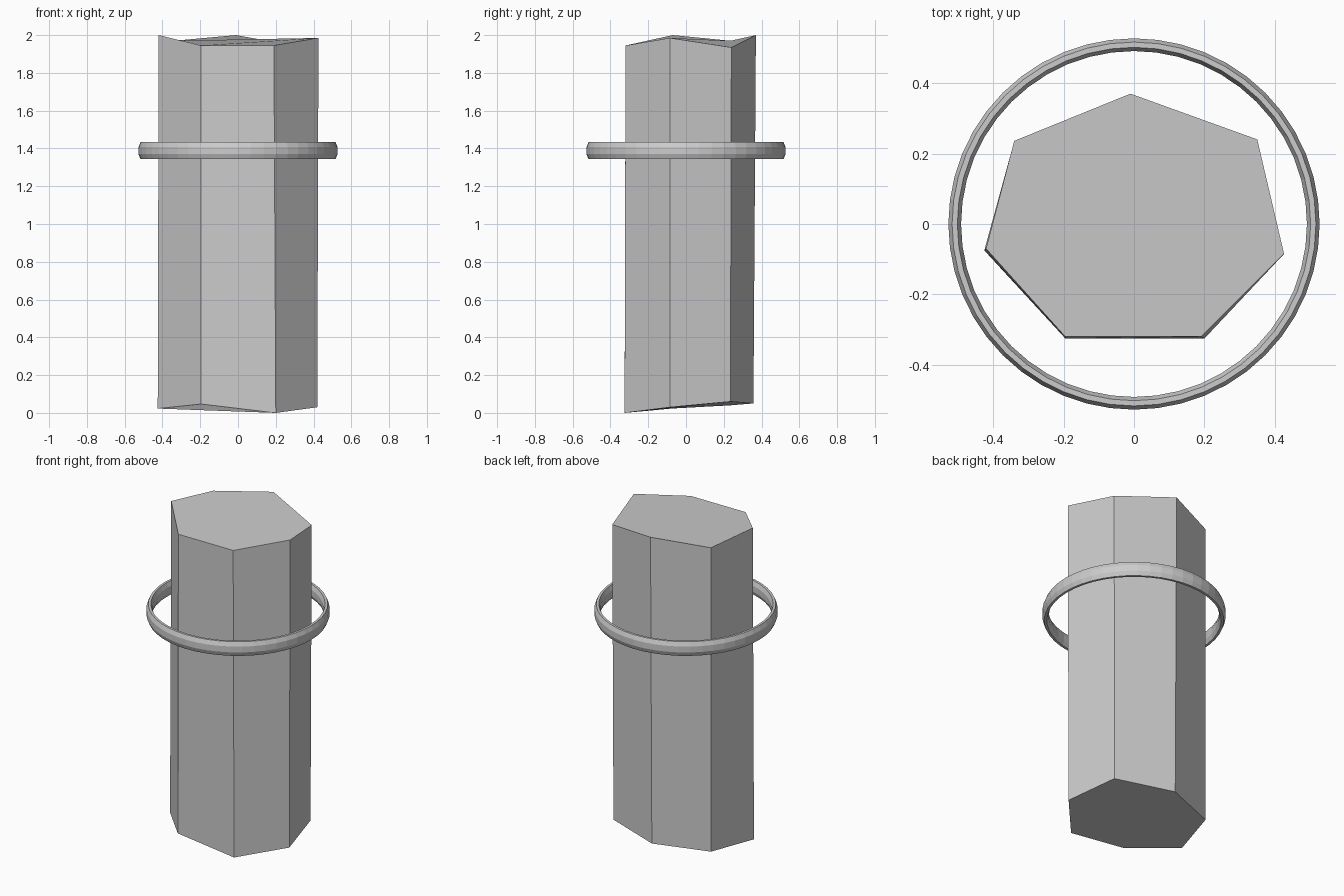
import bpy, bmesh, math

if "Cube" in bpy.data.objects:
    bpy.data.objects.remove(bpy.data.objects["Cube"])


def make_object(name, bm):
    bmesh.ops.recalc_face_normals(bm, faces=bm.faces)
    mesh = bpy.data.meshes.new(name)
    bm.to_mesh(mesh)
    bm.free()
    obj = bpy.data.objects.new(name, mesh)
    bpy.context.collection.objects.link(obj)
    return obj


# Seven-sided column with slightly uneven ends
top = [(-0.01, 0.37, 2.0), (0.35, 0.24, 1.935), (0.426, -0.085, 1.985),
       (0.19, -0.32, 1.945), (-0.195, -0.32, 1.945), (-0.42, -0.07, 2.0),
       (-0.34, 0.236, 1.97)]
bottom = [(-0.01, 0.357, 0.05), (0.345, 0.235, 0.06), (0.42, -0.085, 0.03),
          (0.2, -0.325, 0.0), (-0.195, -0.325, 0.047), (-0.425, -0.075, 0.023),
          (-0.34, 0.235, 0.04)]
bm = bmesh.new()
upper = [bm.verts.new(p) for p in top]
lower = [bm.verts.new(p) for p in bottom]
bm.faces.new(upper)
bm.faces.new(lower)
for i in range(7):
    j = (i + 1) % 7
    bm.faces.new((upper[i], upper[j], lower[j], lower[i]))
make_object("column", bm)

# Thin, tall ring around the column: octagonal section swept in a circle
MAJOR, MINOR = 48, 8
R, HALF_W, HALF_H, Z = 0.509, 0.018, 0.045, 1.388
k = 1 / math.cos(math.pi / MINOR)
bm = bmesh.new()
loops = []
for i in range(MAJOR):
    a = 2 * math.pi * i / MAJOR
    loop = []
    for n in range(MINOR):
        t = 2 * math.pi * (n + 0.5) / MINOR
        r = R + HALF_W * k * math.cos(t)
        loop.append(bm.verts.new((r * math.cos(a), r * math.sin(a),
                                  Z + HALF_H * k * math.sin(t))))
    loops.append(loop)
for i in range(MAJOR):
    p, q = loops[i], loops[(i + 1) % MAJOR]
    for n in range(MINOR):
        m = (n + 1) % MINOR
        bm.faces.new((p[n], q[n], q[m], p[m]))
make_object("ring", bm)
